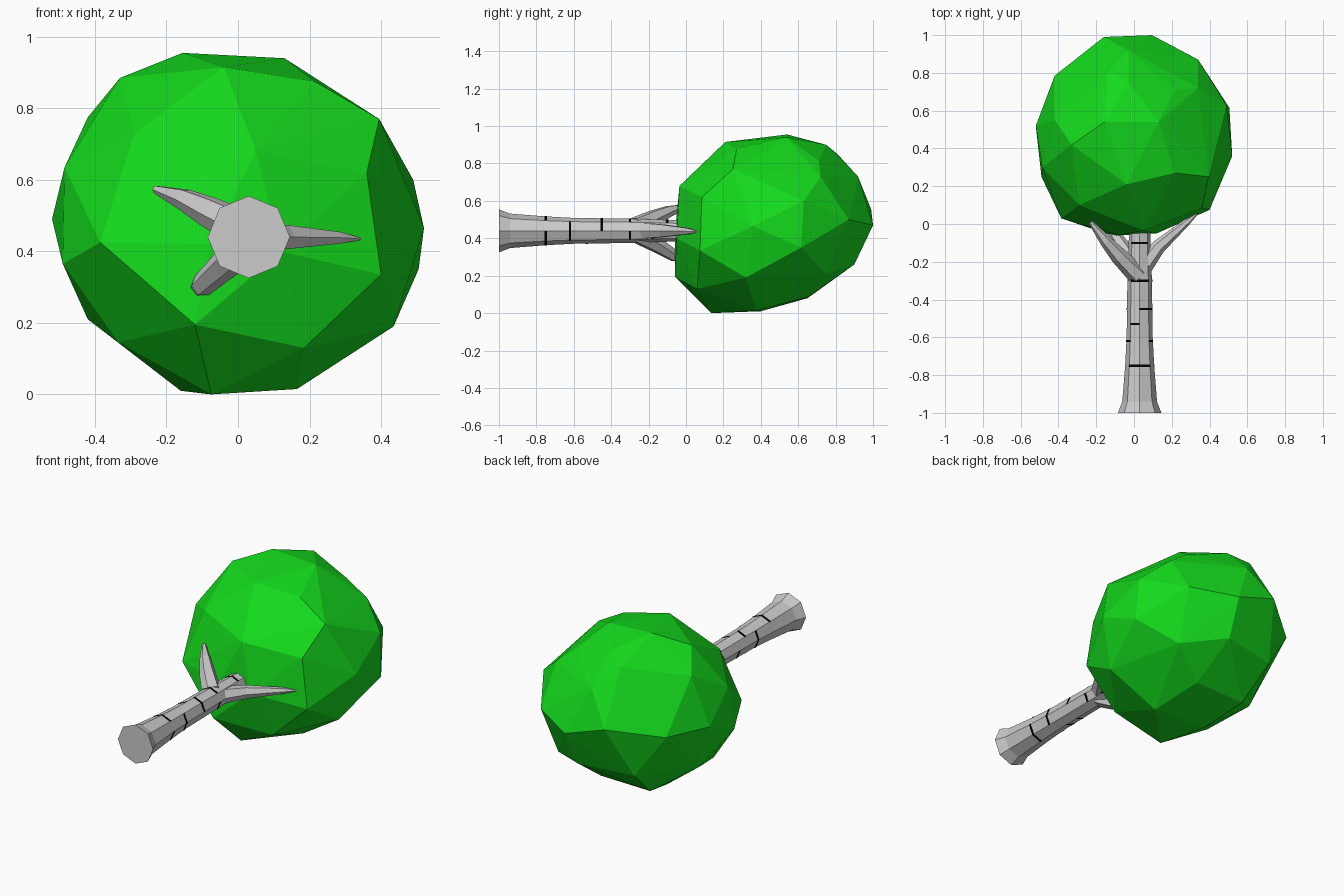
import bpy, bmesh
from math import cos, sin, pi
from mathutils import Vector

if "Cube" in bpy.data.objects:
    bpy.data.objects.remove(bpy.data.objects["Cube"])


def material(name, color):
    m = bpy.data.materials.new(name)
    m.diffuse_color = (*color, 1)
    m.use_nodes = True
    m.node_tree.nodes["Principled BSDF"].inputs["Base Color"].default_value = m.diffuse_color
    return m


def add_object(name, bm, mat=None):
    bmesh.ops.recalc_face_normals(bm, faces=bm.faces[:])
    mesh = bpy.data.meshes.new(name)
    bm.to_mesh(mesh)
    bm.free()
    if mat:
        mesh.materials.append(mat)
    ob = bpy.data.objects.new(name, mesh)
    bpy.context.collection.objects.link(ob)
    return ob


def tube(name, path, sides):
    """Tapered flat-sided tube through (x, y, z, radius) points."""
    bm = bmesh.new()
    pts = [Vector(p[:3]) for p in path]
    rings = []
    for i, p in enumerate(pts):
        t = (pts[min(i + 1, len(pts) - 1)] - pts[max(i - 1, 0)]).normalized()
        u = t.cross(Vector((0, 0, 1))).normalized()
        v = u.cross(t)
        r = path[i][3]
        rings.append([bm.verts.new(p + r * (u * cos(2 * pi * k / sides) + v * sin(2 * pi * k / sides)))
                      for k in range(sides)])
    for a, b in zip(rings, rings[1:]):
        for k in range(sides):
            n = (k + 1) % sides
            bm.faces.new((a[k], a[n], b[n], b[k]))
    bm.faces.new(rings[0])
    bm.faces.new(rings[-1])
    return add_object(name, bm)


CX, CZ = 0.03, 0.44
green = material("leaf_green", (0.007, 0.7, 0.012))
black = material("bark_black", (0.0, 0.0, 0.0))

# Trunk: octagonal, flared at the foot, lying along y
profile = [(-1, 0.115), (-0.94, 0.092), (-0.75, 0.077), (-0.6, 0.069), (-0.3, 0.065), (0.0, 0.055)]
tube("trunk", [(CX, y, CZ, r) for y, r in profile], 8)

# Three branches forking into the crown
tube("branch_right", [(0.04, -0.24, 0.44, 0.05), (0.13, -0.12, 0.44, 0.038),
                      (0.28, 0.01, 0.438, 0.019), (0.34, 0.06, 0.435, 0.004)], 6)
tube("branch_left", [(0.02, -0.27, 0.46, 0.055), (-0.08, -0.17, 0.51, 0.045),
                     (-0.15, -0.09, 0.545, 0.032), (-0.23, 0.01, 0.573, 0.012)], 6)
tube("branch_lower", [(0.03, -0.26, 0.42, 0.05), (-0.04, -0.15, 0.36, 0.042),
                      (-0.1, -0.06, 0.305, 0.033), (-0.12, 0.0, 0.29, 0.02)], 6)


def trunk_radius(y):
    for (y0, r0), (y1, r1) in zip(profile, profile[1:]):
        if y0 <= y <= y1:
            return r0 + (r1 - r0) * (y - y0) / (y1 - y0)


# Bark marks: thin dark strips over a few trunk sides (y, first side, side count)
bm = bmesh.new()
for y, first, count in [(-0.75, 1, 2), (-0.75, 6, 2), (-0.62, 7, 2), (-0.62, 3, 2), (-0.53, 2, 1),
                        (-0.53, 5, 1), (-0.45, 0, 2), (-0.45, 4, 2), (-0.3, 1, 2), (-0.3, 7, 1),
                        (-0.18, 7, 1), (-0.1, 1, 2)]:
    r = trunk_radius(y)
    sections = []
    for k in range(first, first + count + 1):
        a = k * pi / 4
        sections.append([bm.verts.new((CX + r * f * cos(a), y + d, CZ + r * f * sin(a)))
                         for f, d in ((0.97, -0.006), (1.025, -0.006), (1.025, 0.006), (0.97, 0.006))])
    for a, b in zip(sections, sections[1:]):
        for j in range(4):
            bm.faces.new((a[j], a[(j + 1) % 4], b[(j + 1) % 4], b[j]))
    bm.faces.new(sections[0])
    bm.faces.new(sections[-1])
add_object("bark_marks", bm, black)

# Crown: faceted hull over its corner points
corners = [
    # trunk side
    (-0.12, -0.06, 0.195), (0.12, -0.05, 0.4), (-0.08, -0.06, 0.42), (0.05, -0.035, 0.68),
    (-0.385, 0.03, 0.425), (-0.29, 0.1, 0.73), (0.36, 0.085, 0.62), (0.4, 0.075, 0.335), (0.185, 0.06, 0.13),
    # upper side
    (-0.04, 0.21, 0.915), (0.215, 0.27, 0.875), (-0.155, 0.54, 0.955), (0.13, 0.54, 0.94),
    (-0.33, 0.42, 0.885), (-0.42, 0.55, 0.775), (0.395, 0.25, 0.77), (-0.03, 0.75, 0.9), (0.22, 0.71, 0.815),
    # flanks
    (-0.49, 0.25, 0.365), (-0.485, 0.3, 0.635), (-0.52, 0.52, 0.49), (-0.42, 0.785, 0.5),
    (0.49, 0.63, 0.6), (0.52, 0.36, 0.465), (0.505, 0.615, 0.35), (0.435, 0.32, 0.19), (0.34, 0.87, 0.5),
    # lower side
    (-0.075, 0.135, 0), (0.165, 0.375, 0.015), (-0.16, 0.4, 0.01), (-0.335, 0.22, 0.145),
    (-0.42, 0.47, 0.21), (0.1, 0.65, 0.085), (-0.22, 0.65, 0.08), (0.31, 0.75, 0.21),
    # far end
    (-0.16, 0.99, 0.555), (0.095, 1.0, 0.47), (0.08, 0.9, 0.26), (-0.25, 0.84, 0.25),
    (-0.03, 0.92, 0.73), (-0.14, 0.81, 0.85), (0.34, 0.72, 0.73)]
bm = bmesh.new()
for c in corners:
    bm.verts.new(c)
bmesh.ops.convex_hull(bm, input=bm.verts[:])
loose = [v for v in bm.verts if not v.link_faces]
bmesh.ops.delete(bm, geom=loose, context='VERTS')
add_object("crown", bm, green)
